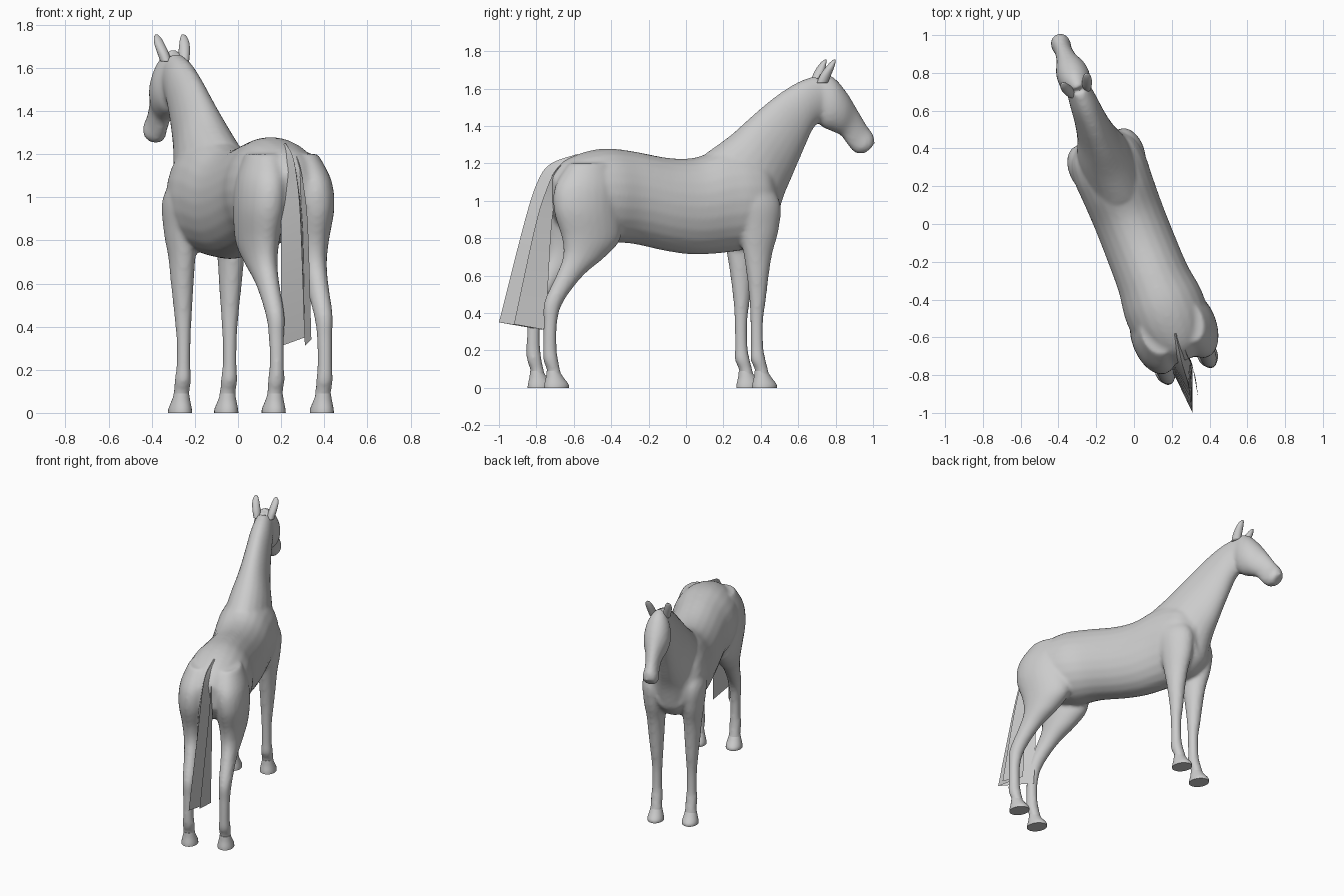
import bpy, bmesh, math
from mathutils import Matrix, Vector

cube = bpy.data.objects.get("Cube")
if cube:
    bpy.data.objects.remove(cube)

# One plain grey for the whole model
GREY = (0.6, 0.6, 0.6, 1)
grey = bpy.data.materials.new("plain grey")
grey.use_nodes = True
grey.diffuse_color = GREY
grey.node_tree.nodes["Principled BSDF"].inputs["Base Color"].default_value = GREY

# Everything is modelled along +y, then turned to its standing direction
TURN = Matrix.Rotation(math.radians(21.5), 4, 'Z') @ Matrix.Translation((-0.012, 0, 0))
SEGMENTS = 24


def finish(name, bm, turn=True):
    if turn:
        bm.transform(TURN)
    mesh = bpy.data.meshes.new(name)
    bm.to_mesh(mesh)
    bm.free()
    mesh.materials.append(grey)
    obj = bpy.data.objects.new(name, mesh)
    bpy.context.collection.objects.link(obj)
    for poly in mesh.polygons:
        poly.use_smooth = True
    return obj


def spline(rows, steps=5):
    """Catmull-Rom interpolation through rows of numbers."""
    rows = [Vector(r) for r in rows]
    out = []
    for i in range(len(rows) - 1):
        a, b = rows[max(i - 1, 0)], rows[i]
        c, d = rows[i + 1], rows[min(i + 2, len(rows) - 1)]
        for k in range(steps):
            t = k / steps
            out.append(b + (c - a) * (t / 2) + (a * 2 - b * 5 + c * 4 - d) * (t * t / 2)
                       + (b * 3 - a - c * 3 + d) * (t ** 3 / 2))
    return out + [rows[-1]]


def skin(bm, rings):
    """Loft closed rings of points and cap both ends."""
    loops = [[bm.verts.new(p) for p in ring] for ring in rings]
    faces = [bm.faces.new(loops[0]), bm.faces.new(loops[-1])]
    for a, b in zip(loops, loops[1:]):
        for i in range(len(a)):
            j = (i + 1) % len(a)
            faces.append(bm.faces.new((a[i], a[j], b[j], b[i])))
    bmesh.ops.recalc_face_normals(bm, faces=faces)


def loft(bm, rows):
    """Rows: centre x, y and z of one edge, y and z of the other, half width."""
    rings = []
    for x, y1, z1, y2, z2, w in spline(rows):
        ring = []
        for i in range(SEGMENTS):
            a = math.tau * i / SEGMENTS
            k = (1 + math.cos(a)) / 2
            ring.append((x + w * math.sin(a), y2 + (y1 - y2) * k, z2 + (z1 - z2) * k))
        rings.append(ring)
    skin(bm, rings)


def limb(bm, side, rows):
    """Rows: height, y centre, half length, x centre, half width."""
    loft(bm, [(side * x, y + hy, z, y - hy, z, hx) for z, y, hy, x, hx in rows])


body = bmesh.new()

# Trunk: y, top, bottom, half width
trunk = [(-.77, 1.13, .95, .07), (-.70, 1.21, .86, .15), (-.58, 1.26, .81, .205),
         (-.45, 1.28, .78, .215), (-.3, 1.265, .77, .195), (-.1, 1.23, .73, .19),
         (.05, 1.23, .713, .19), (.2, 1.275, .72, .195), (.32, 1.28, .735, .2),
         (.42, 1.25, .76, .18), (.5, 1.15, .83, .11)]
loft(body, [(0, y, top, y, bottom, w) for y, top, bottom, w in trunk])

# Neck: crest point, throat point, half width
neck = [(.13, 1.26, .51, .85, .165), (.27, 1.355, .55, 1.0, .14), (.40, 1.465, .61, 1.13, .105),
        (.53, 1.565, .675, 1.27, .085), (.65, 1.635, .735, 1.39, .075), (.75, 1.67, .79, 1.43, .065)]
loft(body, [(0, *row) for row in neck])

# Head: forehead point, jaw point, half width
head = [(.78, 1.69, .745, 1.45, .06), (.85, 1.66, .79, 1.395, .085), (.92, 1.585, .85, 1.37, .082),
        (.985, 1.49, .9, 1.345, .055), (1.04, 1.405, .943, 1.29, .047),
        (1.077, 1.355, .983, 1.255, .053), (1.085, 1.31, 1.03, 1.253, .04)]
loft(body, [(0, *row) for row in head])

# Legs
front_leg = [(.05, .402, .04, .115, .042), (.1, .392, .036, .115, .037), (.15, .374, .04, .115, .039),
             (.22, .368, .034, .115, .033), (.35, .366, .034, .115, .034), (.47, .37, .045, .117, .042),
             (.6, .37, .06, .12, .052), (.72, .37, .08, .122, .06), (.85, .375, .11, .125, .075),
             (1.0, .36, .13, .125, .08), (1.15, .3, .1, .08, .06)]
hind_leg = [(.05, -.795, .04, .12, .042), (.1, -.805, .036, .12, .037), (.15, -.82, .04, .12, .039),
            (.22, -.825, .037, .12, .034), (.35, -.822, .037, .12, .036), (.46, -.802, .052, .12, .043),
            (.6, -.712, .075, .122, .052), (.7, -.63, .118, .123, .07), (.8, -.588, .165, .123, .09),
            (.95, -.61, .187, .12, .11), (1.08, -.605, .18, .11, .108), (1.2, -.58, .12, .09, .08)]
for side in (-1, 1):
    limb(body, side, front_leg)
    limb(body, side, hind_leg)

# Fuse the lofts into one smooth skin
body = finish("body", body)
fuse = body.modifiers.new("fuse", 'REMESH')
fuse.mode = 'VOXEL'
fuse.voxel_size = 0.012
fuse.use_smooth_shade = True
relax = body.modifiers.new("relax", 'SMOOTH')
relax.factor = 0.5
relax.iterations = 7

# Hooves
hoof = [(0, .01, .068, 0, .054), (.02, .01, .066, 0, .052), (.055, 0, .048, 0, .043), (.09, -.01, .034, 0, .034)]
for end, y, x in (("front", .4, .115), ("hind", -.797, .12)):
    for side, label in ((-1, "right"), (1, "left")):
        bm = bmesh.new()
        limb(bm, side, [(z, y + dy, hy, x, hx) for z, dy, hy, _, hx in hoof])
        obj = finish(f"{end}_hoof_{label}", bm)
        for poly in obj.data.polygons:
            poly.use_smooth = abs(poly.normal.z) < 0.95

# Ears
ear = [(1.63, .77, .03, .045, .024), (1.67, .785, .03, .053, .026), (1.71, .805, .024, .062, .024),
       (1.74, .822, .014, .066, .017), (1.755, .832, .004, .066, .006)]
for side, label in ((-1, "right"), (1, "left")):
    bm = bmesh.new()
    limb(bm, side, ear)
    finish(f"ear_{label}", bm)

# Tail: flat hair strips hung between four edge curves
outer = spline([(.22, -.58, 1.25), (.25, -.72, 1.2), (.27, -.79, 1.11), (.29, -.86, .9), (.31, -1, .35)])
inner_right = spline([(.2, -.58, 1.24), (.205, -.66, 1.17), (.2, -.7, 1.05), (.2, -.74, .85), (.2, -.77, .31)])
inner_left = spline([(.23, -.58, 1.24), (.26, -.66, 1.17), (.28, -.69, 1.05), (.3, -.72, .85), (.31, -.75, .31)])
outer_left = spline([(.24, -.58, 1.24), (.28, -.69, 1.17), (.305, -.75, 1.05), (.325, -.81, .85), (.34, -.92, .34)])
for name, a, b in (("tail_strip_right", inner_right, outer), ("tail_strip_middle", outer, inner_left),
                   ("tail_strip_left", inner_left, outer_left)):
    bm = bmesh.new()
    left = [bm.verts.new(p) for p in a]
    right = [bm.verts.new(p) for p in b]
    for i in range(len(a) - 1):
        bm.faces.new((left[i], right[i], right[i + 1], left[i + 1]))
    finish(name, bm, turn=False)
